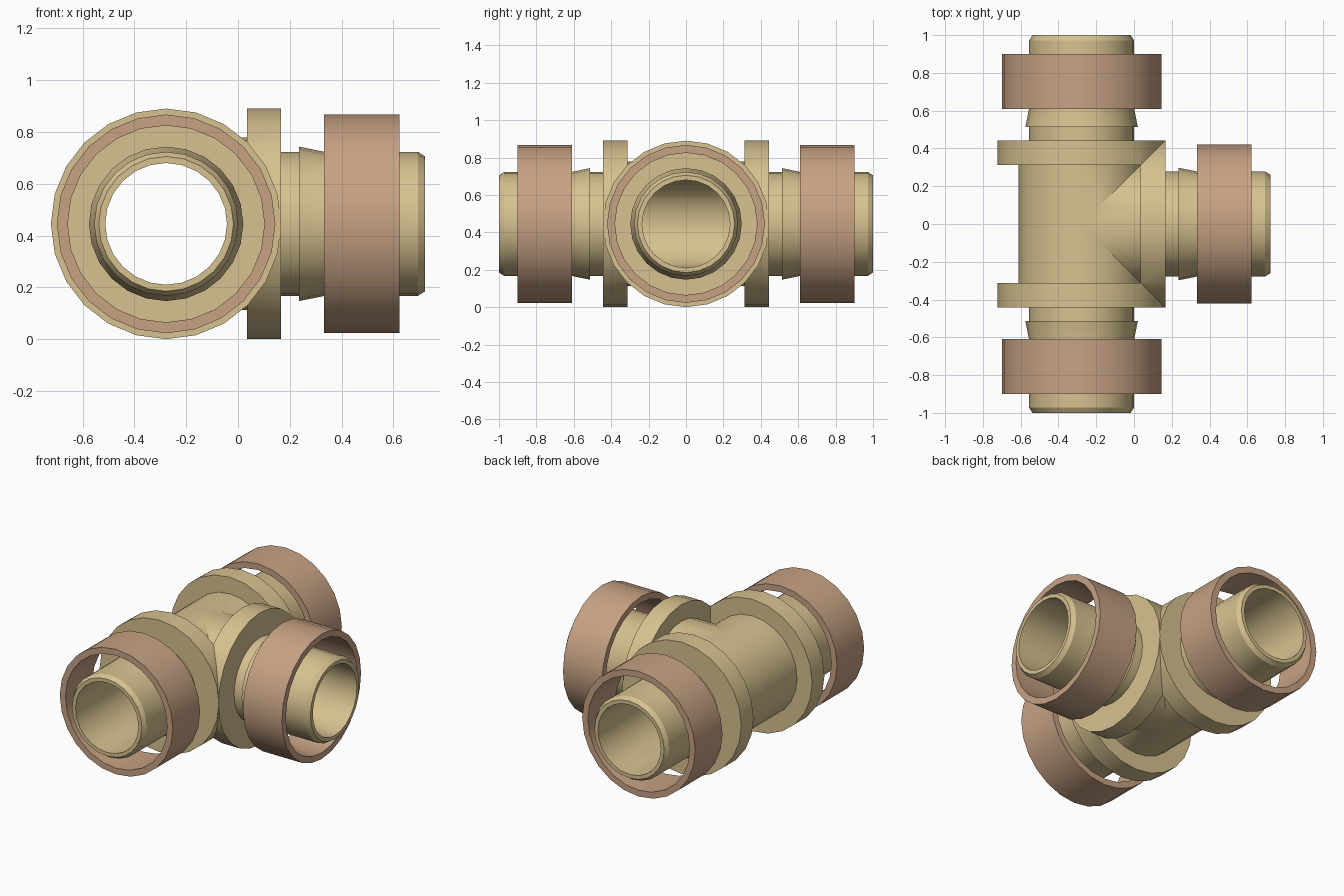
import bpy, bmesh, math
from mathutils import Matrix, Vector

if "Cube" in bpy.data.objects:
    bpy.data.objects.remove(bpy.data.objects["Cube"])

SIDES = 24
CENTRE = Vector((-0.2775, 0, 0.445))   # where the three pipe axes meet


def material(name, rgb):
    m = bpy.data.materials.new(name)
    m.diffuse_color = (*rgb, 1)
    m.use_nodes = True
    m.node_tree.nodes["Principled BSDF"].inputs["Base Color"].default_value = m.diffuse_color
    return m


def revolve(bm, profile, closed):
    """Spin (distance, radius) points around the local x axis."""
    rings = []
    for d, r in profile:
        rings.append([bm.verts.new((d, r * math.cos(a), r * math.sin(a)))
                      for a in (2 * math.pi * i / SIDES for i in range(SIDES))])
    n = len(rings)
    for k in range(n if closed else n - 1):
        a, b = rings[k], rings[(k + 1) % n]
        for i in range(SIDES):
            j = (i + 1) % SIDES
            bm.faces.new((a[i], a[j], b[j], b[i]))


def finish(bm, name, mat):
    bmesh.ops.recalc_face_normals(bm, faces=bm.faces[:])
    me = bpy.data.meshes.new(name)
    bm.to_mesh(me)
    bm.free()
    me.materials.append(mat)
    ob = bpy.data.objects.new(name, me)
    ob.location = CENTRE
    bpy.context.collection.objects.link(ob)
    bpy.ops.object.select_all(action='DESELECT')
    ob.select_set(True)
    bpy.context.view_layer.objects.active = ob
    bpy.ops.object.shade_smooth_by_angle(angle=math.radians(22))
    return ob


brass = material("tan_metal", (0.68, 0.54, 0.28))
copper = material("copper", (0.57, 0.36, 0.23))

# One arm: body, flange, neck, barb, chamfered end, then back along the bore
ARM = [(0, 0.333), (0.312, 0.333), (0.312, 0.445), (0.443, 0.445),
       (0.443, 0.278), (0.513, 0.278), (0.513, 0.298), (0.612, 0.278),
       (0.972, 0.278), (1.0, 0.26), (1.0, 0.235), (0, 0.235)]
RING = [(0.61, 0.422), (0.9, 0.422), (0.9, 0.38), (0.61, 0.38)]

# Direction of each arm, and the sides on which it is mitred at 45 degrees
ARMS = {"side": (0, (1, -1)), "back": (90, (-1,)), "front": (-90, (1,))}

# Tee body: three mitred arms welded together
tee = bmesh.new()
for angle, mitres in ARMS.values():
    part = bmesh.new()
    revolve(part, ARM, closed=False)
    for s in mitres:
        bmesh.ops.bisect_plane(
            part, geom=part.verts[:] + part.edges[:] + part.faces[:], dist=1e-5,
            plane_co=(0, 0, 0), plane_no=Vector((-1, s, 0)).normalized(),
            clear_outer=True)
    part.transform(Matrix.Rotation(math.radians(angle), 4, 'Z'))
    tmp = bpy.data.meshes.new("tmp")
    part.to_mesh(tmp)
    part.free()
    tee.from_mesh(tmp)
    bpy.data.meshes.remove(tmp)
bmesh.ops.remove_doubles(tee, verts=tee.verts[:], dist=1e-4)
finish(tee, "tee_body", brass)

# Loose clamping rings around each pipe end
for name, (angle, _) in ARMS.items():
    bm = bmesh.new()
    revolve(bm, RING, closed=True)
    bm.transform(Matrix.Rotation(math.radians(angle), 4, 'Z'))
    finish(bm, name + "_clamp_ring", copper)
